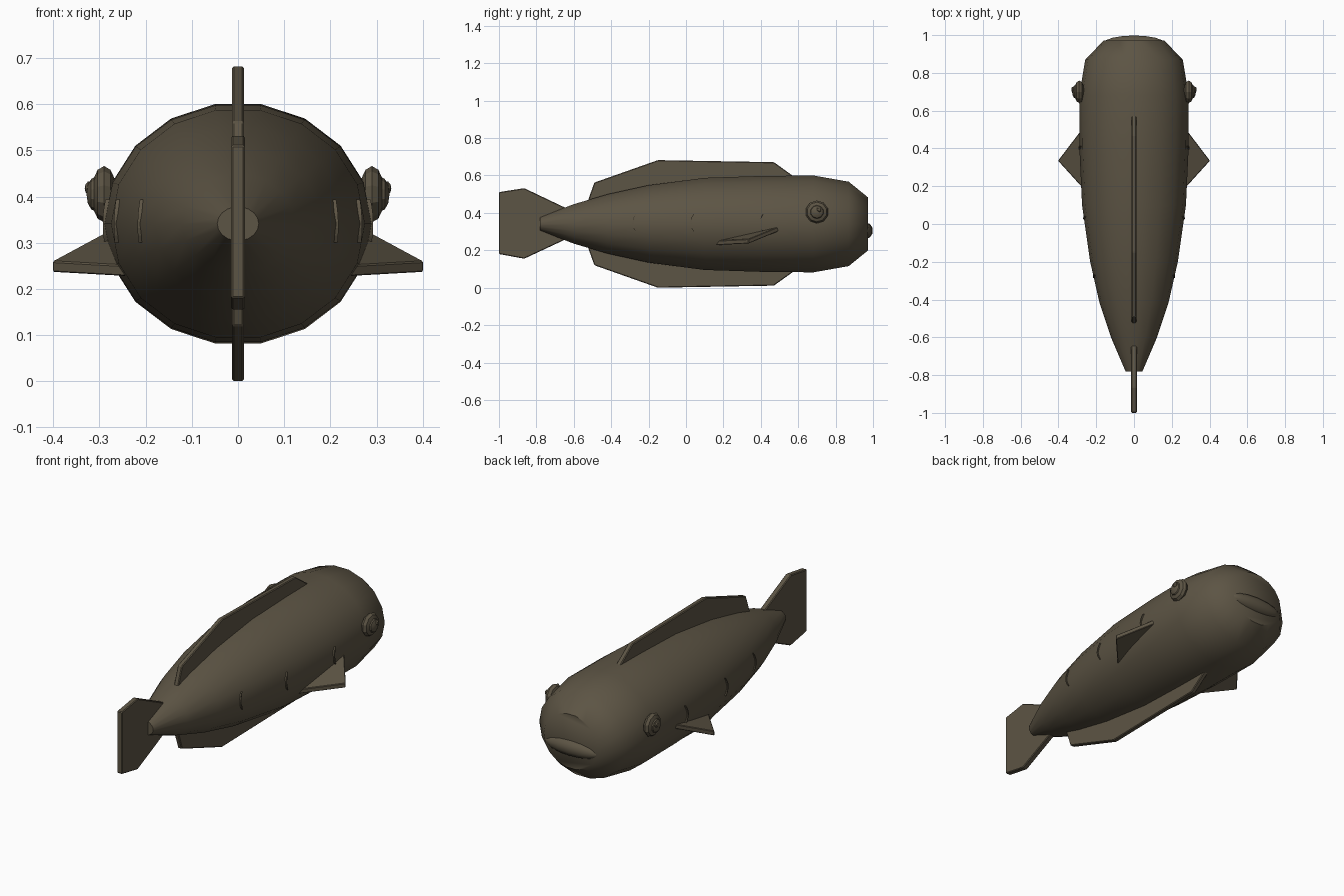
import bpy, bmesh, math
from mathutils import Vector

if "Cube" in bpy.data.objects:
    bpy.data.objects.remove(bpy.data.objects["Cube"])

CZ = 0.341  # height of the body axis

skin = bpy.data.materials.new("olive_brown")
skin.diffuse_color = (0.108, 0.089, 0.058, 1)
skin.use_nodes = True
skin.node_tree.nodes["Principled BSDF"].inputs["Base Color"].default_value = skin.diffuse_color


def finish(name, bm, angle=None):
    bmesh.ops.recalc_face_normals(bm, faces=bm.faces)
    mesh = bpy.data.meshes.new(name)
    bm.to_mesh(mesh)
    bm.free()
    mesh.materials.append(skin)
    ob = bpy.data.objects.new(name, mesh)
    bpy.context.collection.objects.link(ob)
    if angle:
        bpy.ops.object.select_all(action='DESELECT')
        ob.select_set(True)
        bpy.context.view_layer.objects.active = ob
        bpy.ops.object.shade_smooth_by_angle(angle=math.radians(angle))
    return ob


def slab(name, pts, offset, bevel=0.004):
    """Flat plate: outline pushed both ways along offset, edges softened."""
    bm = bmesh.new()
    off = Vector(offset)
    a = [bm.verts.new(Vector(p) - off) for p in pts]
    b = [bm.verts.new(Vector(p) + off) for p in pts]
    bm.faces.new(a)
    bm.faces.new(b[::-1])
    n = len(pts)
    for i in range(n):
        bm.faces.new((a[i], b[i], b[(i + 1) % n], a[(i + 1) % n]))
    bmesh.ops.recalc_face_normals(bm, faces=bm.faces)
    bmesh.ops.bevel(bm, geom=bm.edges[:], offset=bevel, segments=1, affect='EDGES')
    return finish(name, bm)


def ellipsoid(bm, centre, radii, axis, u=10, v=6):
    """Low-poly sphere with its pole along the given axis."""
    made = bmesh.ops.create_uvsphere(bm, u_segments=u, v_segments=v, radius=1)
    for vert in made["verts"]:
        x, y, z = vert.co
        p = (z, x, y) if axis == 'X' else (x, y, z)
        vert.co = [c + r * q for c, r, q in zip(centre, radii, p)]


# Body: 18-sided rings (y, half width, half height)
RINGS = [(-0.78, 0.045, 0.037), (-0.60, 0.122, 0.107), (-0.42, 0.182, 0.161),
         (-0.20, 0.232, 0.210), (0.10, 0.275, 0.250), (0.40, 0.289, 0.260),
         (0.68, 0.290, 0.263), (0.87, 0.258, 0.229), (0.972, 0.160, 0.145)]
SIDES = 18
bm = bmesh.new()
loops = []
for y, rx, rz in RINGS:
    loops.append([bm.verts.new((rx * math.cos(2 * math.pi * i / SIDES), y,
                                CZ + rz * math.sin(2 * math.pi * i / SIDES)))
                  for i in range(SIDES)])
for a, b in zip(loops, loops[1:]):
    for i in range(SIDES):
        j = (i + 1) % SIDES
        bm.faces.new((a[i], a[j], b[j], b[i]))
bm.faces.new(loops[0])
bm.faces.new(loops[-1])
finish("body", bm, 50)

# Back and belly fins mirror each other about the body axis
FIN = [(-0.54, 0.08), (-0.49, 0.221), (-0.15, 0.341), (0.47, 0.330),
       (0.58, 0.251), (0.50, 0.18), (-0.15, 0.10)]
for name, s in (("back_fin", 1), ("belly_fin", -1)):
    slab(name, [(0, y, CZ + s * h) for y, h in FIN], (0.013, 0, 0))

# Tail fin
TAIL = [(-1.0, 0.511), (-0.865, 0.532), (-0.64, 0.425), (-0.64, 0.26),
        (-0.865, 0.155), (-1.0, 0.18)]
slab("tail_fin", [(0, y, z) for y, z in TAIL], (0.015, 0, 0))

# Mouth
bm = bmesh.new()
ellipsoid(bm, (0, 0.958, 0.305), (0.16, 0.042, 0.045), 'X', 10, 8)
finish("mouth", bm, 40)


def body_width(y, z):
    """Half width of the body surface at a given point along it."""
    for (y0, a0, h0), (y1, a1, h1) in zip(RINGS, RINGS[1:]):
        if y0 <= y <= y1:
            t = (y - y0) / (y1 - y0)
            rx, rz = a0 + t * (a1 - a0), h0 + t * (h1 - h0)
            return rx * math.sqrt(max(0, 1 - ((z - CZ) / rz) ** 2))
    return 0


for s, side in ((1, "right"), (-1, "left")):
    # Eye: stepped eyeball, pupil and glint
    bm = bmesh.new()
    ellipsoid(bm, (s * 0.290, 0.70, 0.405), (0.028, 0.062, 0.061), 'X')
    ellipsoid(bm, (s * 0.308, 0.70, 0.405), (0.020, 0.038, 0.038), 'X')
    ellipsoid(bm, (s * 0.322, 0.712, 0.418), (0.010, 0.015, 0.015), 'X', 8, 5)
    finish(side + "_eye", bm, 30)

    # Side fin, tilted up toward the head
    slab(side + "_side_fin",
         [(s * 0.265, 0.515, 0.322), (s * 0.402, 0.335, 0.248),
          (s * 0.225, 0.14, 0.238)], (0, 0, 0.012), 0.003)

    # Thin curved flank ridges
    for k, y in enumerate((-0.27, 0.04, 0.41)):
        bm = bmesh.new()
        rows = []
        for i in range(7):
            t = i / 3 - 1
            z = 0.347 + 0.047 * t
            yy = y - 0.012 + 0.014 * t * t
            x = body_width(yy, z)
            w = 0.004 * (1 - 0.6 * t * t)
            rows.append([bm.verts.new((s * (x + dx), yy + dy, z)) for dx, dy in
                         ((-0.012, -w), (0.004, -w), (0.004, w), (-0.012, w))])
        for a, b in zip(rows, rows[1:]):
            for i in range(4):
                j = (i + 1) % 4
                bm.faces.new((a[i], a[j], b[j], b[i]))
        bm.faces.new(rows[0])
        bm.faces.new(rows[-1])
        finish(f"{side}_flank_ridge_{k + 1}", bm)
